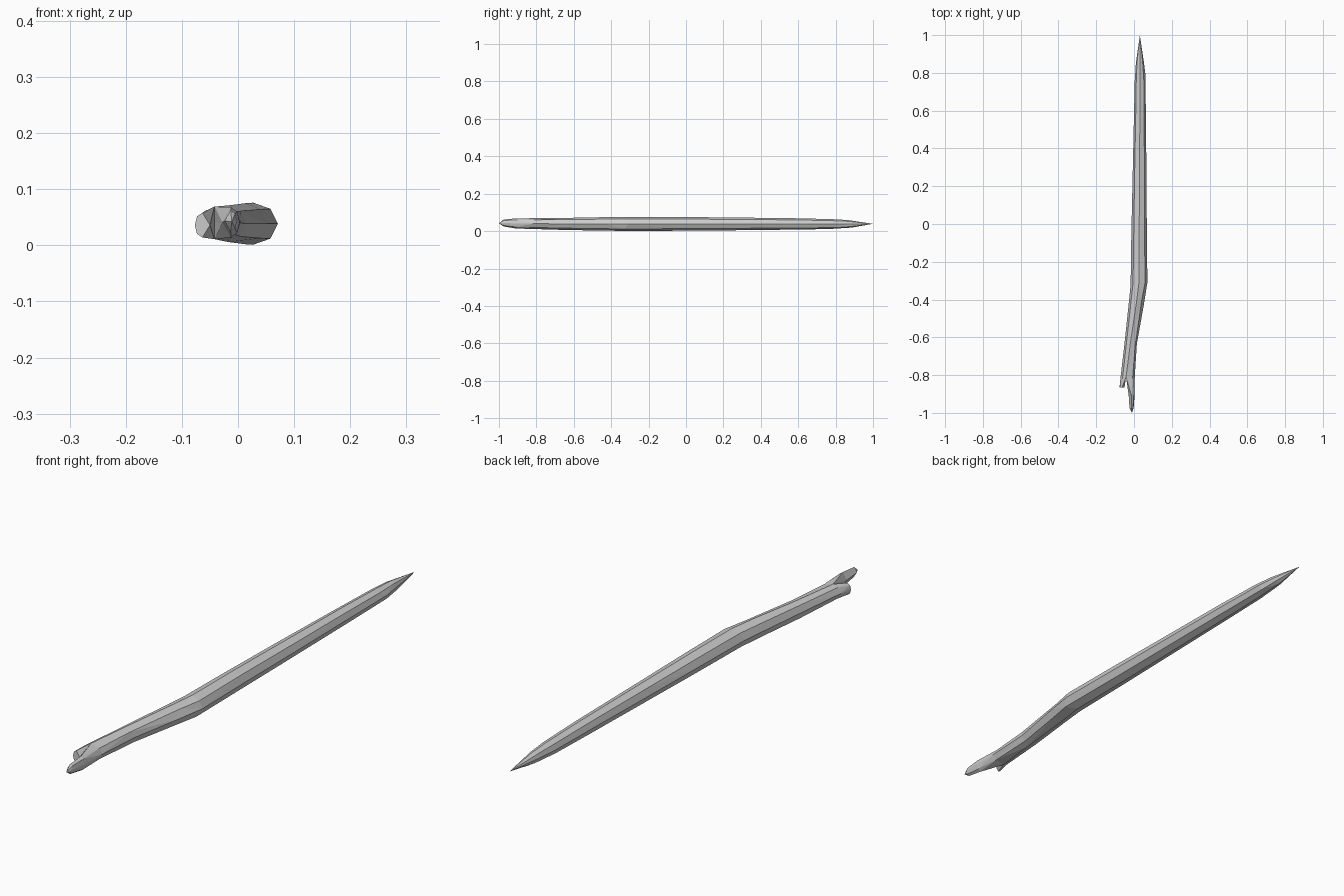
import bpy, bmesh, math, random

if "Cube" in bpy.data.objects:
    bpy.data.objects.remove(bpy.data.objects["Cube"])

random.seed(4)
bm = bmesh.new()


def ring(y, x0, x1, z0, z1, angles, jitter=0.0):
    """Elliptical ring of vertices in the xz plane, slightly staggered along y."""
    cx, cz, rx, rz = (x0 + x1) / 2, (z0 + z1) / 2, (x1 - x0) / 2, (z1 - z0) / 2
    return [bm.verts.new((cx + rx * math.cos(math.radians(a)),
                          y + random.uniform(-jitter, jitter),
                          cz + rz * math.sin(math.radians(a)))) for a in angles]


def bridge(a, b):
    n = len(a)
    for i in range(n):
        j = (i + 1) % n
        bm.faces.new((a[i], a[j], b[j], b[i]))


def fan(r, tip):
    for i in range(len(r)):
        bm.faces.new((r[i], r[(i + 1) % len(r)], tip))


# Main shaft: y, left x, right x, bottom z, top z
full = [i * 45 for i in range(8)]
sections = [
    (0.87, 0.010, 0.052, 0.019, 0.059, 0.02),
    (0.78, 0.004, 0.060, 0.011, 0.064, 0.03),
    (0.55, -0.001, 0.063, 0.008, 0.069, 0.04),
    (0.22, -0.008, 0.066, 0.004, 0.073, 0.05),
    (-0.08, -0.014, 0.068, 0.002, 0.076, 0.04),
    (-0.31, -0.018, 0.071, 0.001, 0.076, 0.02),
    (-0.41, -0.027, 0.052, 0.002, 0.075, 0.02),
    (-0.63, -0.051, 0.015, 0.006, 0.071, 0.03),
    (-0.81, -0.071, 0.004, 0.011, 0.069, 0.0),
]
shaft = [ring(*s[:5], full, s[5]) for s in sections]
fan(shaft[0], bm.verts.new((0.031, 1.0, 0.039)))
for a, b in zip(shaft, shaft[1:]):
    bridge(a, b)

# Fork: the last ring splits into two half rings that share a crotch vertex
end = shaft[-1]
end[2].co.x = end[6].co.x = -0.042
crotch = bm.verts.new((-0.042, -0.80, 0.04))

# Short left prong with a blunt cut end
left = [end[i] for i in (2, 3, 4, 5, 6)] + [crotch]
left_end = ring(-0.866, -0.077, -0.050, 0.014, 0.058, (90, 135, 180, 225, 270, 360))
bridge(left, left_end)
bm.faces.new(left_end)

# Long right prong tapering to a chisel point
right = [end[i] for i in (6, 7, 0, 1, 2)] + [crotch]
half = (270, 315, 360, 405, 450, 540)
for y, x0, x1, z0, z1 in ((-0.91, -0.028, 0.003, 0.014, 0.068),
                          (-0.975, -0.024, -0.002, 0.025, 0.062)):
    nxt = ring(y, x0, x1, z0, z1, half)
    bridge(right, nxt)
    right = nxt
fan(right, bm.verts.new((-0.011, -1.0, 0.042)))

# Triangulated, flat-shaded bark facets
bmesh.ops.triangulate(bm, faces=bm.faces[:])
bmesh.ops.recalc_face_normals(bm, faces=bm.faces[:])
mesh = bpy.data.meshes.new("forked_stick")
bm.to_mesh(mesh)
bm.free()
bpy.context.collection.objects.link(bpy.data.objects.new("forked_stick", mesh))
